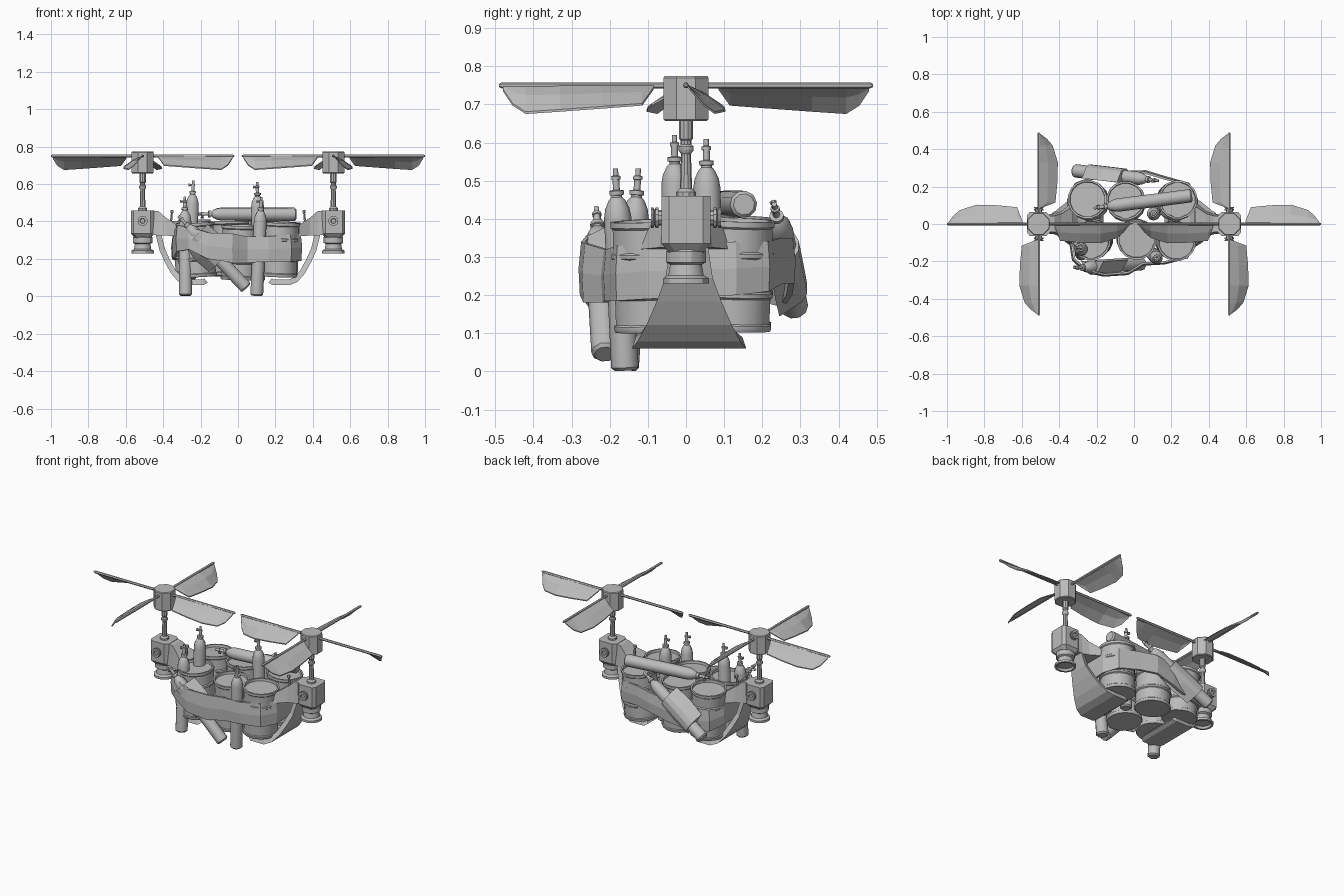
import bpy, bmesh, math
from mathutils import Vector

if "Cube" in bpy.data.objects:
    bpy.data.objects.remove(bpy.data.objects["Cube"])

grey = bpy.data.materials.new("plain grey")
grey.diffuse_color = (0.5, 0.5, 0.5, 1)
grey.use_nodes = True
grey.node_tree.nodes["Principled BSDF"].inputs["Base Color"].default_value = grey.diffuse_color


def make(name, verts, faces, smooth=None):
    bm = bmesh.new()
    vs = [bm.verts.new(v) for v in verts]
    for f in faces:
        bm.faces.new([vs[i] for i in f])
    bmesh.ops.recalc_face_normals(bm, faces=bm.faces)
    me = bpy.data.meshes.new(name)
    bm.to_mesh(me)
    bm.free()
    me.materials.append(grey)
    ob = bpy.data.objects.new(name, me)
    bpy.context.collection.objects.link(ob)
    if smooth:
        bpy.ops.object.select_all(action='DESELECT')
        ob.select_set(True)
        bpy.context.view_layer.objects.active = ob
        bpy.ops.object.shade_smooth_by_angle(angle=math.radians(smooth))
    return ob


def loft(name, rings, cap=True, loop=False, smooth=None):
    """Joins closed rings of equal length."""
    n, m = len(rings[0]), len(rings)
    verts = [p for r in rings for p in r]
    faces = []
    for k in range(m if loop else m - 1):
        a, b = k * n, (k + 1) % m * n
        faces += [(a + i, a + (i + 1) % n, b + (i + 1) % n, b + i) for i in range(n)]
    if cap and not loop:
        faces += [tuple(range(n)), tuple(range((m - 1) * n, m * n))]
    return make(name, verts, faces, smooth)


def lathe(name, base, tip, profile, sides, smooth=None):
    """Turns (radius, height) points about the line from base towards tip."""
    base = Vector(base)
    d = (Vector(tip) - base).normalized()
    q = Vector((0, 0, 1)).rotation_difference(d)
    rings = []
    for r, h in profile:
        rings.append([base + q @ Vector((r * math.cos((i + .5) * math.tau / sides),
                                         r * math.sin((i + .5) * math.tau / sides), h))
                      for i in range(sides)])
    return loft(name, rings, smooth=smooth)


# Oil drums, two rows of three, leaning a little
R, H = 0.105, 0.29
drum = [(R - .004, 0), (R, .006), (R, .016), (R - .005, .02), (R - .005, .085), (R + .001, .09),
        (R + .001, .1), (R - .005, .105), (R - .005, .19), (R + .001, .195), (R + .001, .205),
        (R - .005, .21), (R - .005, H - .02), (R, H - .015), (R, H), (R - .01, H),
        (R - .012, H - .015)]
for i, (x, y, z, tx, ty) in enumerate([
        (-.235, .12, .115, -.015, .012), (-.04, .115, .11, -.005, .01), (.22, .12, .108, .015, .01),
        (-.215, -.08, .105, -.015, -.01), (.01, -.075, .09, .005, -.012), (.215, -.085, .105, .012, -.01)]):
    lathe(f"drum_{i}", (x, y, z), (x + tx, y + ty, z + H), drum, 16, 35)

# Gas bottles with valve and spout
r = 0.036
bottle = [(r - .008, 0), (r, .008), (r, .4), (r * .88, .425), (r * .6, .447), (.014, .455),
          (.014, .46), (.019, .461), (.019, .472), (.009, .474), (.009, .5), (.012, .501),
          (.012, .51), (.007, .512), (.007, .53)]
bottles = [((-.28, -.16, .003), (-.285, -.125, .53)), ((.1, -.16, .003), (.125, -.185, .53)),
           ((-.26, -.025, .09), (-.24, -.03, .6)), ((.11, .06, .08), (.103, .053, .6)),
           ((.045, -.212, .045), (-.32, -.235, .43)), ((.31, .152, .438), (-.21, .085, .44)),
           ((-.32, .285, .165), (.1, .235, .42))]
for i, (a, b) in enumerate(bottles):
    lathe(f"gas_bottle_{i}", a, b, bottle, 10, 40)
    a, b = Vector(a), Vector(b)
    d = (b - a).normalized()
    side = d.cross(Vector((0, 1, .3))).normalized()
    p = a + d * .505
    lathe(f"bottle_spout_{i}", p, p + side, [(.006, 0), (.006, .018), (.009, .018), (.009, .024)], 6)

# Cloth belt wrapped round the load: x, y, bottom z, top z
belt = [(.335, -.1, .19, .335), (.28, -.18, .185, .33), (.16, -.21, .185, .32), (.05, -.215, .18, .32),
        (-.03, -.265, .18, .335), (-.16, -.275, .2, .34), (-.26, -.25, .25, .37), (-.325, -.19, .24, .38),
        (-.345, -.06, .2, .34), (-.35, .13, .2, .32), (-.31, .215, .18, .31), (-.2, .255, .17, .3),
        (-.06, .275, .2, .33), (.06, .28, .23, .35), (.16, .25, .23, .35), (.29, .215, .21, .34),
        (.335, .13, .2, .34)]
rings = []
for x, y, z0, z1 in belt:
    v = Vector((x, y, 0))
    o = v.normalized()
    rings.append([v + Vector((0, 0, z0)) + o * .004, v + o * .008 + Vector((0, 0, z0 * .5 + z1 * .5)),
                  v + Vector((0, 0, z1)), v - o * .012 + Vector((0, 0, z1)),
                  v - o * .012 + Vector((0, 0, z0))])
loft("cloth_belt", rings, loop=True)

# Cloth slings over the two slanting bottles
def sling(name, a, b, h0, h1, out):
    a, b = Vector(a), Vector(b)
    d = (b - a).normalized()
    u = d.cross(Vector((0, out, 0))).normalized()
    w = Vector((0, out, 0))
    rings = []
    for k, s in enumerate((1.0, 1.12, .98)):
        c = a + d * (h0 + (h1 - h0) * k / 2)
        rings.append([c + u * x * s + w * y for x, y in
                      ((-.085, -.03), (-.04, .03), (-.015, .043), (.015, .043), (.04, .03), (.085, -.03))])
    loft(name, rings)


sling("front_sling", *bottles[4], .2, .39, -1)
sling("back_sling", *bottles[6], .1, .32, 1)

# Rotor units, mirrored left and right
for s, side in ((1, "right"), (-1, "left")):
    cx = .51 * s
    # Engine housing: chamfered box
    def box(z, a, b, c):
        return [(cx + s * x, y, z) for x, y in
                ((-a, -b + c), (-a + c, -b), (a - c * .7, -b), (a, -b + c),
                 (a, b - c), (a - c * .7, b), (-a + c, b), (-a, b - c))]
    loft(f"{side}_housing", [box(.312, .042, .045, .018), box(.335, .062, .064, .02),
                             box(.46, .062, .064, .02)])
    # Arm reaching to the drums
    loft(f"{side}_arm", [[(s * x, -w, lo), (s * x, w, lo), (s * x, w * .8, hi), (s * x, -w * .8, hi)]
                         for x, w, lo, hi in ((.47, .05, .33, .46), (.425, .055, .325, .455),
                                              (.385, .07, .325, .42), (.325, .12, .32, .38))])
    # Nozzle under the housing
    lathe(f"{side}_nozzle", (cx, 0, .23), (cx, 0, 1),
          [(.045, .014), (.05, 0), (.062, 0), (.062, .014), (.048, .022), (.043, .05), (.054, .056),
           (.054, .085), (.042, .1)], 12, 30)
    # Side knobs
    for t in (1, -1):
        lathe(f"{side}_knob", (cx, .06 * t, .403), (cx, t, .403),
              [(.02, 0), (.02, .012), (.027, .012), (.027, .02), (.02, .022), (.027, .026),
               (.027, .032), (.014, .032), (.012, .022)], 10)
    # Little lever on the arm
    lathe(f"{side}_lever", (.36 * s, 0, .385), (.352 * s, 0, .46),
          [(.012, 0), (.007, .02), (.006, .06), (.01, .062), (.01, .076)], 6)
    # Mast and octagonal hub
    lathe(f"{side}_mast", (cx, 0, .45), (cx, 0, 1),
          [(.026, 0), (.026, .02), (.016, .03), (.013, .12), (.02, .13), (.02, .14), (.014, .145),
           (.014, .155), (.018, .16), (.018, .215)], 10, 35)
    lathe(f"{side}_hub", (cx, 0, .657), (cx, 0, 1),
          [(.06, 0), (.064, .004), (.064, .113), (.06, .118)], 8)
    # Four blades: spar plus drooping panel (radius, sideways width, drop)
    for k in range(4):
        a = k * math.pi / 2
        d = Vector((math.cos(a) * s, math.sin(a), 0))
        n = Vector((-math.sin(a) * s, math.cos(a), 0))
        c = Vector((cx, 0, .75))
        lathe(f"{side}_blade_spar_{k}", c, c + d, [(.008, .03), (.008, .483), (.004, .49)], 6)
        rings = []
        for q, w, h in ((.085, .012, .008), (.115, .09, .05), (.22, .1, .058), (.33, .103, .066),
                        (.42, .075, .072), (.455, .045, .05), (.48, .012, .012)):
            row = [c + d * q + n * w * f + Vector((0, 0, -h * g)) for f, g in ((0, 0), (.5, .4), (1, 1))]
            up = Vector((0, 0, .003))
            rings.append([p + up for p in row] + [p - up for p in reversed(row)])
        loft(f"{side}_blade_panel_{k}", rings)
    # Curved skid plate, flaring out towards the foot: x, z, half width
    path = [(.425, .33, .05), (.405, .25, .062), (.378, .19, .085), (.345, .13, .112), (.31, .09, .135),
            (.275, .075, .15), (.185, .075, .15), (.172, .085, .135)]
    rings = []
    for i, (x, z, w) in enumerate(path):
        p, q = path[max(i - 1, 0)], path[min(i + 1, 7)]
        t = Vector((q[0] - p[0], 0, q[1] - p[1])).normalized()
        nrm = Vector((t.z, 0, -t.x)) * .015
        if nrm.z < 0:
            nrm = -nrm
        m = Vector((x, .008, z))
        pts = [m + nrm + Vector((0, -w + .01, 0)), m + nrm + Vector((0, w - .01, 0)),
               m - nrm + Vector((0, w, 0)), m - nrm + Vector((0, -w, 0))]
        rings.append([(v.x * s, v.y, v.z) for v in pts])
    loft(f"{side}_skid_plate", rings)
